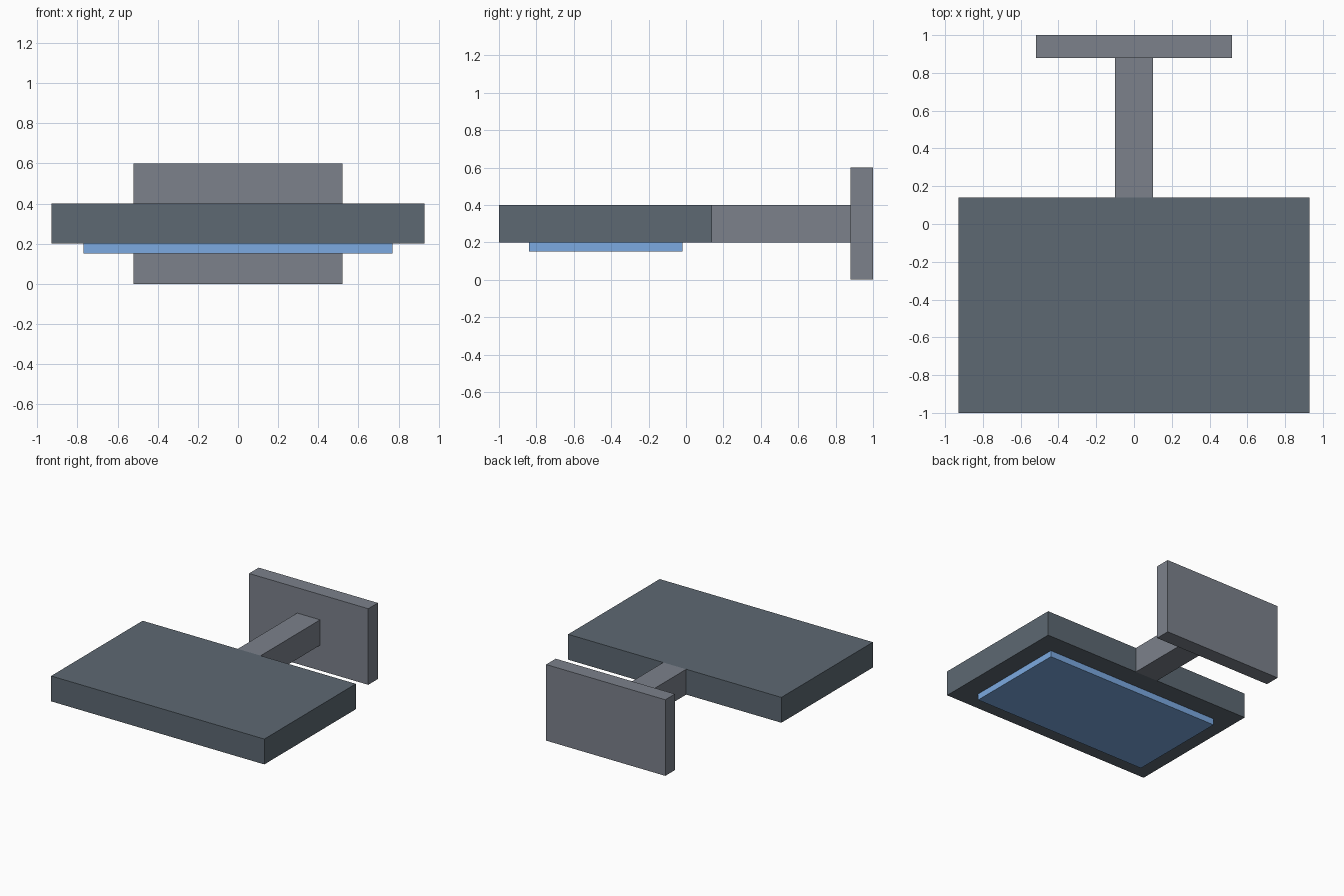
import bpy

if "Cube" in bpy.data.objects:
    bpy.data.objects.remove(bpy.data.objects["Cube"])


def material(name, rgb):
    mat = bpy.data.materials.new(name)
    mat.diffuse_color = (*rgb, 1)
    mat.use_nodes = True
    mat.node_tree.nodes["Principled BSDF"].inputs["Base Color"].default_value = mat.diffuse_color
    return mat


def box(name, x, y, z, mat):
    """Box centred on x, with half width x and (min, max) ranges in y and z."""
    bpy.ops.mesh.primitive_cube_add(
        size=1, location=(0, (y[0] + y[1]) / 2, (z[0] + z[1]) / 2))
    ob = bpy.context.object
    ob.name = name
    ob.scale = (2 * x, y[1] - y[0], z[1] - z[0])
    bpy.ops.object.transform_apply(location=False, rotation=False, scale=True)
    ob.data.materials.append(mat)
    return ob


metal = material("metal_grey", (0.20, 0.22, 0.26))
slate = material("slate_grey", (0.11, 0.14, 0.17))
glass = material("lens_blue", (0.20, 0.40, 0.75))

# Wall mount and the arm reaching forward from it
box("wall_plate", 0.52, (0.88, 1.0), (0.0, 0.6), metal)
box("support_arm", 0.10, (0.14, 0.88), (0.2, 0.4), metal)

# Lamp housing with the light panel hanging below it
box("lamp_housing", 0.93, (-1.0, 0.14), (0.2, 0.4), slate)
box("light_panel", 0.77, (-0.84, -0.02), (0.15, 0.2), glass)
